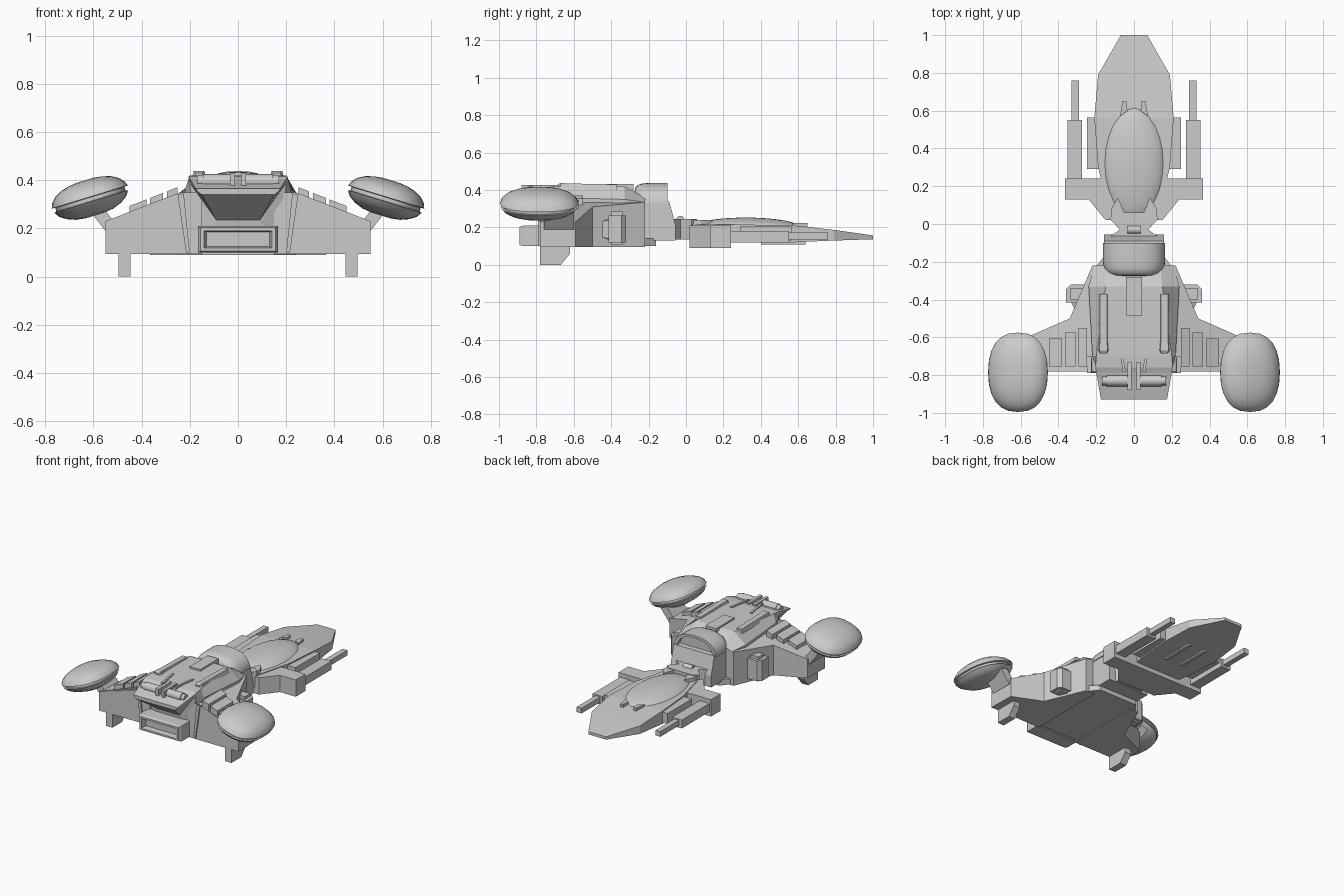
import bpy, bmesh, math
from mathutils import Matrix

if "Cube" in bpy.data.objects:
    bpy.data.objects.remove(bpy.data.objects["Cube"])


def loft(name, rings, smooth=False, mirror=False, mat=None):
    """Skin a list of equal-length vertex rings and cap both ends."""
    for side in ((1, -1) if mirror else (1,)):
        bm = bmesh.new()
        rows = [[bm.verts.new(p) for p in r] for r in rings]
        n = len(rows[0])
        for a, b in zip(rows, rows[1:]):
            for i in range(n):
                bm.faces.new((a[i], a[(i + 1) % n], b[(i + 1) % n], b[i]))
        bm.faces.new(rows[0])
        bm.faces.new(rows[-1])
        if mat:
            bm.transform(mat)
        bm.transform(Matrix.Diagonal((side, 1, 1, 1)))
        bmesh.ops.recalc_face_normals(bm, faces=bm.faces)
        label = name + (("_right" if side > 0 else "_left") if mirror else "")
        me = bpy.data.meshes.new(label)
        bm.to_mesh(me)
        bm.free()
        ob = bpy.data.objects.new(label, me)
        bpy.context.collection.objects.link(ob)
        if smooth:
            bpy.ops.object.select_all(action='DESELECT')
            ob.select_set(True)
            bpy.context.view_layer.objects.active = ob
            bpy.ops.object.shade_smooth_by_angle(angle=math.radians(35))
    return ob


def slab(name, pts, z0, z1, mirror=False):
    """Outline in x-y, extruded in z."""
    return loft(name, [[(x, y, z) for x, y in pts] for z in (z0, z1)], mirror=mirror)


def side_slab(name, pts, x0, x1, mirror=False):
    """Outline in y-z, extruded in x."""
    return loft(name, [[(x, y, z) for y, z in pts] for x in (x0, x1)], mirror=mirror)


def box(name, x0, x1, y0, y1, z0, z1, mirror=False):
    return slab(name, [(x0, y0), (x1, y0), (x1, y1), (x0, y1)], z0, z1, mirror)


def sym(pts):
    """Complete a right-half outline on the left."""
    return pts + [(-x, y) for x, y in reversed(pts)]


def rod(name, a, b, r, axis, c, mirror=False):
    """Cylinder along x or y; c holds the other two coordinates."""
    rings = []
    for t in (a, b):
        ring = []
        for i in range(12):
            u = c[0] + r * math.cos(i * math.pi / 6)
            z = c[1] + r * math.sin(i * math.pi / 6)
            ring.append((t, u, z) if axis == 'x' else (u, t, z))
        rings.append(ring)
    return loft(name, rings, True, mirror)


# Forward head: tapering nose plate
loft("nose_plate", [[(-w, y, b), (w, y, b), (w, y, t), (-w, y, t)] for y, w, b, t in (
    (1.0, .07, .137, .157), (.79, .19, .13, .187), (.56, .21, .12, .213),
    (.3, .19, .12, .215), (.02, .12, .12, .215))])
box("cheek_block", .17, .25, .29, .565, .13, .205, True)
slab("head_crosspiece", sym([(.15, .02), (.24, .13), (.365, .13), (.365, .24), (.2, .24)]), .09, .21)

# Canopy dome
rings = []
for k in range(9):
    a = math.radians(2 + 86 * k / 8)
    rings.append([(.165 * math.cos(a) * math.cos(t), .32 + .3 * math.cos(a) * math.sin(t),
                   .195 + .058 * math.sin(a)) for t in (i * math.pi / 12 for i in range(24))])
loft("canopy_dome", rings, True)
slab("canopy_front_prong", [(.035, .6), (.075, .57), (.06, .65), (.04, .65)], .17, .225, True)
slab("canopy_rear_clamp", [(.04, .03), (.12, .03), (.12, .08), (.085, .14), (.06, .08)], .2, .24, True)

# Guns and belly prongs
box("gun_body", .275, .352, .23, .55, .12, .18, True)
box("gun_barrel", .292, .33, .54, .76, .135, .172, True)
box("belly_prong", .05, .075, .4, .64, .11, .13, True)

# Neck
slab("neck", sym([(.16, -.12), (.16, -.09), (.075, -.03), (.13, .03), (.1, .06)]), .135, .245)
rod("neck_pin", -.035, .035, .022, 'x', (-.03, .24))

# Front hull block and its skid
side_slab("front_hull", [(-.26, .13), (-.055, .13), (-.055, .21), (-.09, .34), (-.26, .34)], -.16, .16)
slab("front_skid", sym([(.22, -.25), (.15, -.16)]), .1, .14)

# Core hull: six-point sections along y
core = ((-.22, .14, .36, .21, .335, .2, .1), (-.33, .15, .42, .24, .35, .22, .1),
        (-.70, .20, .42, .22, .36, .2, .1), (-.76, .205, .415, .2, .385, .17, .1),
        (-.785, .2, .405, .19, .375, .09, .235), (-.93, .175, .365, .17, .355, .15, .34))
loft("core_hull", [[(-wb, y, zb), (wb, y, zb), (wm, y, zm), (wt, y, zt), (-wt, y, zt), (-wm, y, zm)]
                   for y, wt, zt, wm, zm, wb, zb in core])

# Swept wings with a sloping top
wing = [(.15, -.22, .335), (.22, -.22, .335), (.34, -.5, .31), (.545, -.59, .23),
        (.55, -.78, .23), (.24, -.78, .35), (.15, -.78, .35)]
loft("wing", [[(x, y, .095) for x, y, z in wing], wing], mirror=True)

# Slats on the wing and upright ribs at its root
for i, (a, b, f) in enumerate(((.25, .295, -.55), (.31, .365, -.575), (.38, .45, -.605))):
    za, zb = .375 - (a - .24) * .39, .375 - (b - .24) * .39
    loft("wing_slat_%d" % (i + 1), [[(a, y, za - .05), (b, y, zb - .05), (b, y, zb), (a, y, za)]
                                    for y in (-.755, f)], mirror=True)
loft("wing_root_rib", [[(.2, y, .1), (.215, y, .1), (.25, y, .34), (.225, y, .345)]
                       for y in (-.79, -.7)], mirror=True)

# Turret: arch that rounds off toward the front
rings = []
for y, s in ((-.1, .72), (-.13, .72), (-.13, .84), (-.1, .84), (-.1, 1), (-.2, 1),
             (-.235, .97), (-.258, .9), (-.272, .76), (-.277, .5)):
    rings.append([(.165 * s * math.copysign(abs(math.cos(t)) ** .8, math.cos(t)), y,
                   .33 + .108 * s * math.sin(t)) for t in (i * math.pi / 16 for i in range(17))])
loft("turret", rings[1:], True)

# Top details
loft("top_rail", [[(.135 + e, y, .4), (.188 - e, y, .4), (.18 - e, y, z), (.143 + e, y, z)]
                  for y, e, z in ((-.37, 0, .43), (-.62, 0, .435), (-.67, -.004, .438), (-.685, .005, .43))],
     mirror=True)
box("spine_box", -.042, .042, -.485, -.28, .4, .432)
slab("spine_ridge", [(.045, -.78), (.06, -.78), (.085, -.62), (.07, -.62)], .39, .427, True)
rod("rear_canister", .03, .145, .03, 'x', (-.83, .395), True)
rod("rear_canister_cap", .14, .17, .024, 'x', (-.83, .395), True)
box("rear_clip", .012, .034, -.88, -.73, .37, .427, True)

# Rear exhaust: framed tray
ex = ((-.77, .165, .1, .21), (-.87, .165, .1, .21), (-.89, .155, .107, .203),
      (-.89, .14, .12, .19), (-.85, .13, .125, .185))
loft("exhaust_tray", [[(-w, y, b), (w, y, b), (w, y, t), (-w, y, t)] for y, w, b, t in ex])

# Side intakes
slab("intake_block", [(.2, -.32), (.335, -.32), (.36, -.345), (.36, -.415), (.2, -.415)], .12, .265, True)
box("intake_lip", .2, .335, -.4, -.34, .11, .285, True)
loft("intake_rear", [[(.2, y, b), (w, y, b + .02), (w, y, t - .02), (.2, y, t)]
                     for y, w, b, t in ((-.41, .335, .12, .26), (-.46, .31, .13, .25), (-.53, .33, .105, .285))],
     mirror=True)

# Landing feet
side_slab("landing_foot", [(-.78, .11), (-.78, 0), (-.67, 0), (-.62, .06), (-.62, .11)], .445, .495, True)

# Pod pylons
loft("pod_pylon", [[(.5, y0, .21), (.55, y0, .19), (.62, y0, .28), (.57, y0, .3)]
                   for y0 in (-.76, -.6)], mirror=True)

# Engine pods: two rounded shells with a recessed seam
rings = []
for s, z in ((.25, -.074), (.5, -.068), (.72, -.054), (.88, -.036), (.97, -.014), (.91, -.012), (.91, .004),
             (1, .006), (.95, .026), (.84, .046), (.66, .063), (.44, .073), (.2, .078)):
    ring = []
    for i in range(24):
        c, d = math.cos(i * math.pi / 12), math.sin(i * math.pi / 12)
        ring.append((.165 * s * math.copysign(abs(c) ** .8, c), .21 * s * math.copysign(abs(d) ** .88, d), z))
    rings.append(ring)
loft("engine_pod", rings, True, True,
     Matrix.Translation((.613, -.785, .325)) @ Matrix.Rotation(math.radians(17), 4, 'Y'))
